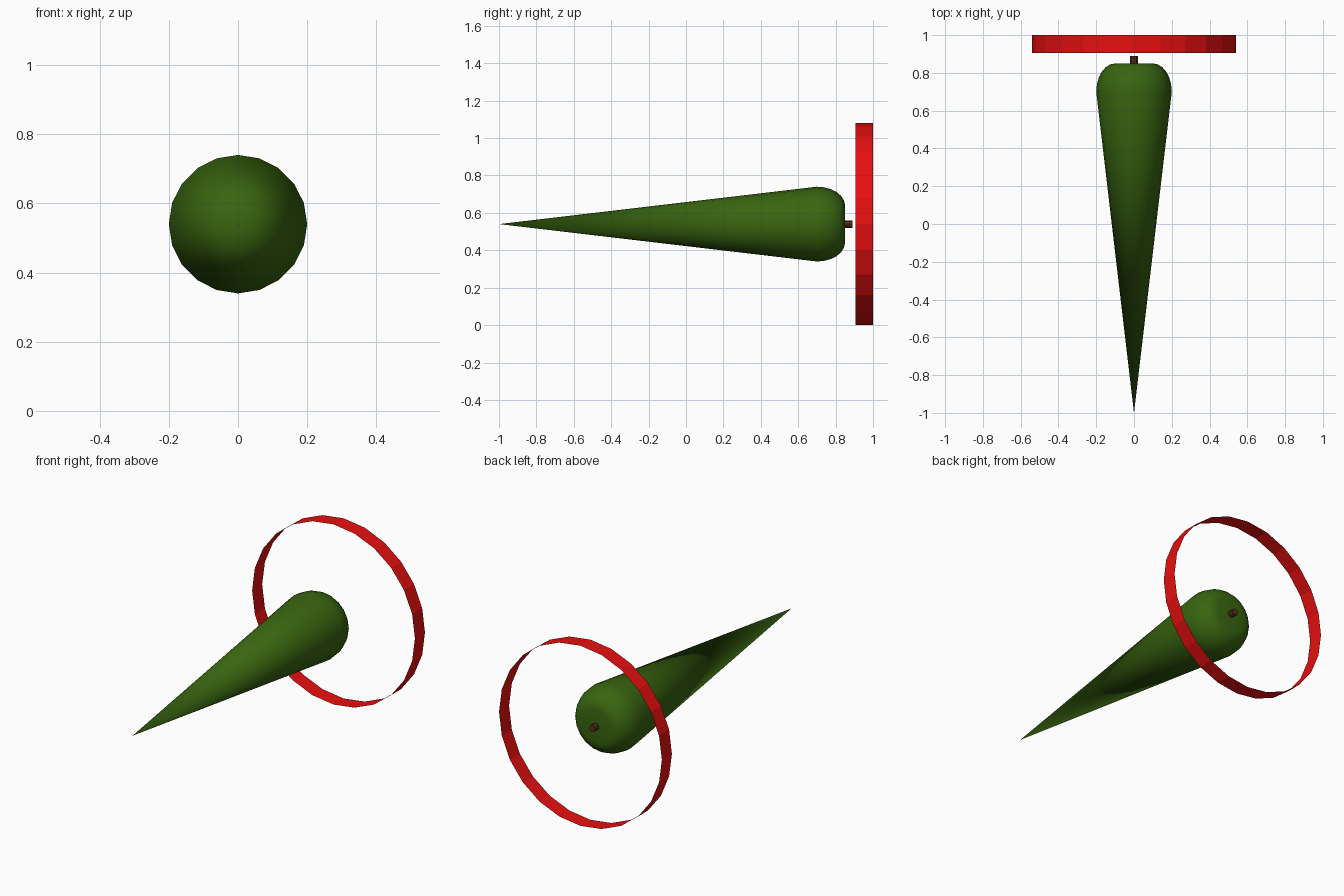
import bpy, bmesh, math

if "Cube" in bpy.data.objects:
    bpy.data.objects.remove(bpy.data.objects["Cube"])

CZ = 0.54  # height of the shared axis


def lathe(name, profile, sides, color, smooth=False):
    """Revolve (y, radius) points around the long axis; zero radius closes to a point."""
    bm = bmesh.new()
    rings = []
    for y, r in profile:
        n = sides if r > 0 else 1
        rings.append([bm.verts.new((r * math.cos(2 * math.pi * i / sides), y,
                                    CZ + r * math.sin(2 * math.pi * i / sides)))
                      for i in range(n)])
    for a, b in zip(rings, rings[1:]):
        for i in range(sides):
            j = (i + 1) % sides
            corners = [a[i % len(a)], b[i % len(b)], b[j % len(b)], a[j % len(a)]]
            bm.faces.new(list(dict.fromkeys(corners)))
    bmesh.ops.recalc_face_normals(bm, faces=bm.faces[:])
    mesh = bpy.data.meshes.new(name)
    bm.to_mesh(mesh)
    bm.free()
    obj = bpy.data.objects.new(name, mesh)
    bpy.context.collection.objects.link(obj)
    mat = bpy.data.materials.new(name + "_color")
    mat.diffuse_color = (*color, 1)
    mat.use_nodes = True
    mat.node_tree.nodes["Principled BSDF"].inputs["Base Color"].default_value = mat.diffuse_color
    mesh.materials.append(mat)
    if smooth:
        bpy.ops.object.select_all(action='DESELECT')
        obj.select_set(True)
        bpy.context.view_layer.objects.active = obj
        bpy.ops.object.shade_smooth_by_angle(angle=math.radians(40))
    return obj


# Long pointed body with a rounded shoulder and flat back
shoulder = [(0.70 + 0.15 * math.sin(t), 0.10 + 0.10 * math.cos(t))
            for t in (k * math.pi / 12 for k in range(7))]
lathe("pointed_body", [(-1.0, 0)] + shoulder + [(0.85, 0)], 20, (0.04, 0.13, 0.005), True)

# Short stem at the back
lathe("stem", [(0.84, 0), (0.84, 0.02), (0.89, 0.02), (0.89, 0)], 8, (0.1, 0.03, 0.01))

# Thin open hoop behind the body
lathe("hoop", [(0.905, 0.54), (1.0, 0.54)], 24, (0.8, 0.005, 0.005))
